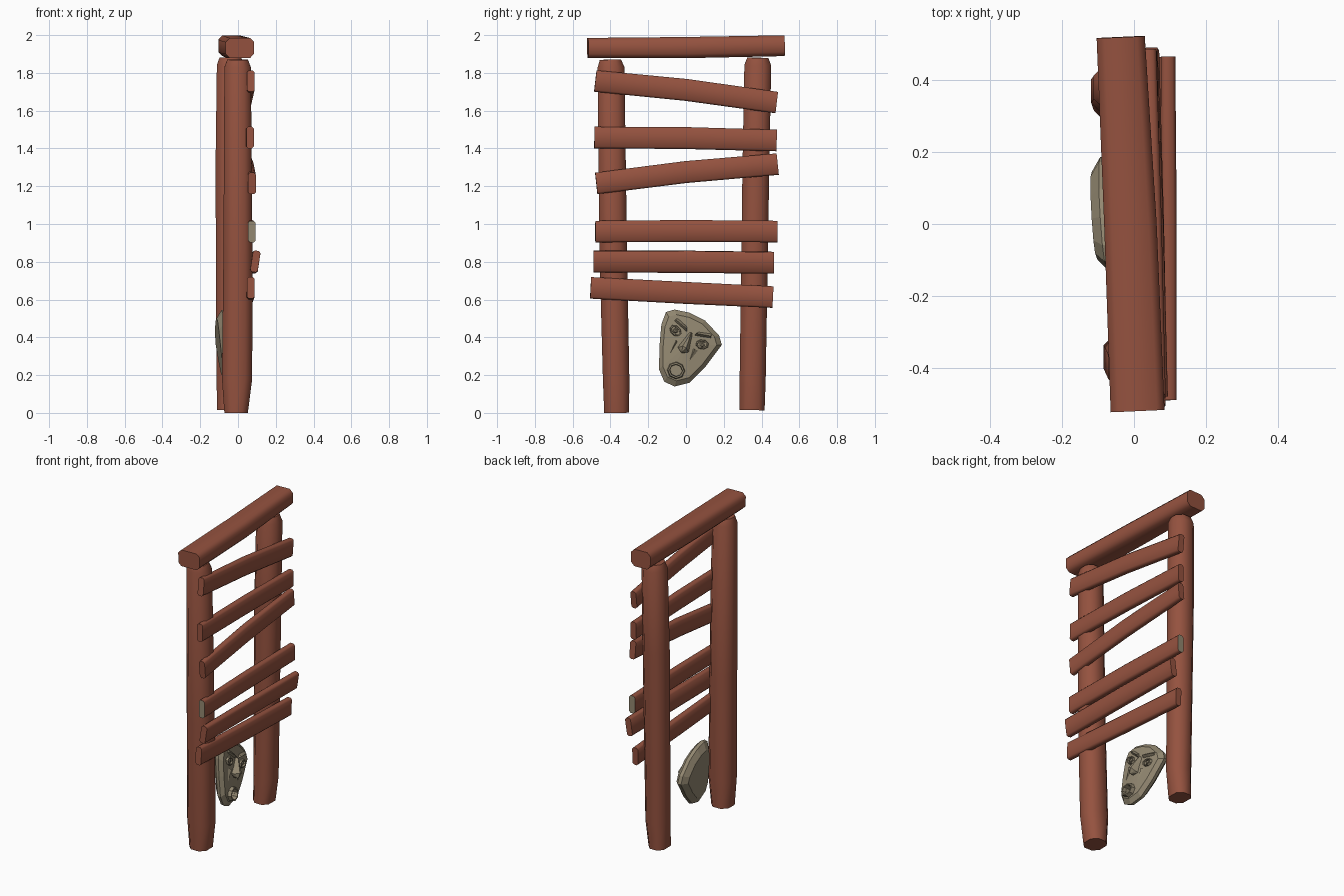
import bpy, bmesh, math
from mathutils import Vector, Matrix

if "Cube" in bpy.data.objects:
    bpy.data.objects.remove(bpy.data.objects["Cube"])


def material(name, rgb):
    m = bpy.data.materials.new(name)
    m.diffuse_color = (*rgb, 1)
    m.use_nodes = True
    m.node_tree.nodes["Principled BSDF"].inputs["Base Color"].default_value = m.diffuse_color
    return m


WOOD = material("red brown wood", (0.30, 0.085, 0.05))
STONE = material("grey tan stone", (0.29, 0.245, 0.165))


def finish(bm, name, mats, angle=None):
    bmesh.ops.recalc_face_normals(bm, faces=bm.faces)
    me = bpy.data.meshes.new(name)
    bm.to_mesh(me)
    bm.free()
    for m in mats:
        me.materials.append(m)
    ob = bpy.data.objects.new(name, me)
    bpy.context.collection.objects.link(ob)
    bpy.context.view_layer.objects.active = ob
    if angle:
        ob.select_set(True)
        bpy.ops.object.shade_smooth_by_angle(angle=math.radians(angle))
        ob.select_set(False)
    return ob


def loft(bm, rings):
    """Skin closed rings of points together; returns first and last ring."""
    rs = [[bm.verts.new(p) for p in r] for r in rings]
    n = len(rs[0])
    for a, b in zip(rs, rs[1:]):
        for i in range(n):
            j = (i + 1) % n
            bm.faces.new((a[i], a[j], b[j], b[i]))
    return rs[0], rs[-1]


def bar(name, stations, chamfer=0.35, roll=0.0, grey_ends=False):
    """Chamfered timber through stations (x, y, z, half_x, half_side)."""
    bm = bmesh.new()
    pts = [Vector(s[:3]) for s in stations]
    t = (pts[-1] - pts[0]).normalized()
    a = Vector((1, 0, 0))
    a = (a - t * a.dot(t)).normalized()
    a = Matrix.Rotation(roll, 3, t) @ a
    b = t.cross(a)
    rings = []
    for p, s in zip(pts, stations):
        hu, hv = s[3], s[4]
        c = chamfer * 2 * min(hu, hv)
        prof = [(hu, hv - c), (hu - c, hv), (c - hu, hv), (-hu, hv - c),
                (-hu, c - hv), (c - hu, -hv), (hu - c, -hv), (hu, c - hv)]
        rings.append([p + a * u + b * v for u, v in prof])
    for ring in loft(bm, rings):
        bm.faces.new(ring).material_index = 1 if grey_ends else 0
    return finish(bm, name, [WOOD, STONE] if grey_ends else [WOOD], 55)


# Two upright posts, slightly crooked, with worn tops
bar("front_post", [(-.01, -.367, 0, .062, .066), (-.005, -.37, .18, .08, .07),
                   (0, -.385, .85, .077, .073), (-.002, -.397, 1.83, .07, .071),
                   (-.002, -.40, 1.87, .055, .056)], .27)
bar("back_post", [(-.055, .35, .015, .055, .066), (-.045, .353, .18, .069, .069),
                  (-.044, .37, 1.3, .075, .071), (-.04, .38, 1.84, .072, .071),
                  (-.04, .38, 1.88, .058, .056)], .27)

# Top beam
bar("top_beam", [(.01, -.52, 1.932, .075, .053), (-.01, 0, 1.934, .073, .056),
                 (-.037, .52, 1.944, .067, .055)], .2)

# Crooked slats: y and z at left end, middle z, right end; x at each end; roll
SLATS = [(-.48, 1.757, 1.71, .48, 1.643, .068, .042, 0),
         (-.485, 1.458, 1.455, .48, 1.442, .064, .044, 0),
         (-.475, 1.215, 1.275, .485, 1.317, .074, .046, 0),
         (-.48, .96, .963, .485, .96, .073, .05, 0),
         (-.49, .802, .80, .465, .795, .092, .088, .15),
         (-.505, .662, .635, .46, .613, .068, .045, 0)]
for i, (y0, z0, zm, y1, z1, x0, x1, roll) in enumerate(SLATS):
    bar(f"slat_{i + 1}",
        [(x0, y0, z0, .02, .057), ((x0 + x1) / 2, 0, zm, .022, .058),
         (x1, y1, z1, .02, .057)], .24, roll, grey_ends=(i == 3))


# Stone mask: d is the height above its tilted back plane
def at(y, z, d):
    return Vector((-.102 - .1 * y - .1 * (z - .345) + d, y, z))


def face(u, v, d):
    """Point in the tilted frame of the face (u right, v up)."""
    return at(.906 * u + .423 * v, .345 - .423 * u + .906 * v, d)


def hull(name, pts, mirror_u=None):
    """Faceted lump from face points, optionally repeated across a line."""
    bm = bmesh.new()
    sets = [pts]
    if mirror_u is not None:
        sets.append([(2 * mirror_u - u, v, d) for u, v, d in pts])
    for s in sets:
        vs = [bm.verts.new(face(*p)) for p in s]
        res = bmesh.ops.convex_hull(bm, input=vs)
        loose = [g for g in res["geom_interior"] if isinstance(g, bmesh.types.BMVert)]
        bmesh.ops.delete(bm, geom=loose, context="VERTS")
    return finish(bm, name, [STONE])


OUTLINE = [(-.106, .534), (-.06, .547), (.02, .53), (.10, .49), (.175, .41), (.19, .36),
           (.10, .24), (.02, .16), (-.06, .14), (-.115, .165), (-.143, .23), (-.14, .36),
           (-.13, .47)]
bm = bmesh.new()
rings = []
for d, s in [(0, .76), (.028, .98), (.05, 1), (.074, .86)]:
    rings.append([at(s * y, .355 + s * (z - .355), d) for y, z in OUTLINE])
back, front = loft(bm, rings)
bm.faces.new(back)
mid = bm.verts.new(at(0, .355, .086))
for i in range(len(front)):
    bm.faces.new((front[i - 1], front[i], mid))
mask = finish(bm, "mask_body", [STONE])

# Open mouth cut into the mask
cutter = hull("mouth_cutter", [(u, v, d) for d in (.045, .15)
                               for u, v in ((-.03, -.105), (.036, -.105), (.028, -.16), (-.022, -.16))])
cutter.hide_render = True
mod = mask.modifiers.new("mouth", "BOOLEAN")
mod.object = cutter
mod.solver = "EXACT"
bpy.ops.object.select_all(action="DESELECT")
bpy.context.view_layer.objects.active = mask
bpy.ops.object.modifier_apply(modifier=mod.name)
bpy.data.objects.remove(cutter)


def rim(name, u, v, ru, rv, w, d0, d1, n, turn=0):
    """Raised ring around an opening."""
    bm = bmesh.new()
    rings = []
    for k, d in [(w, d0), (w * .6, d1), (.15 * w, d1), (0, d0)]:
        ring = []
        for i in range(n):
            t = 2 * math.pi * (i + .5) / n
            p, q = (ru + k) * math.cos(t), (rv + k) * math.sin(t)
            ring.append(face(u + p * math.cos(turn) - q * math.sin(turn),
                             v + p * math.sin(turn) + q * math.cos(turn), d))
        rings.append(ring)
    loft(bm, rings)
    return finish(bm, name, [STONE])


rim("mouth_lips", .003, -.131, .032, .030, .019, .06, .099, 8)

# Eyes, with slanting lids, and angry brows
for side, u, v in (("left", -.088, .058), ("right", .07, .052)):
    s = -1 if side == "left" else 1
    rim(side + "_eyelids", u, v, .024, .015, .014, .066, .092, 8, s * .3)
    bm = bmesh.new()
    bmesh.ops.create_icosphere(bm, subdivisions=1, radius=.016)
    bmesh.ops.translate(bm, verts=bm.verts, vec=face(u, v, .076))
    finish(bm, side + "_eyeball", [STONE])
hull("brows", [(.012, .072, .07), (.018, .092, .10), (.03, .108, .07), (.10, .100, .07),
               (.095, .112, .088), (.09, .125, .07)], -.009)

# Nose with nostrils, and cheek folds
hull("nose", [(-.022, .08, .07), (.004, .08, .07), (-.009, .085, .094),
              (-.045, -.015, .07), (.027, -.015, .07), (-.034, -.012, .10), (.016, -.012, .10),
              (-.02, .0, .128), (.002, .0, .128), (-.009, -.034, .115), (-.009, -.036, .07)])
hull("cheeks", [(.03, .008, .07), (.045, .012, .093), (.075, .012, .072), (.058, -.05, .066),
                (.046, -.065, .078), (.04, -.05, .07)], -.009)
